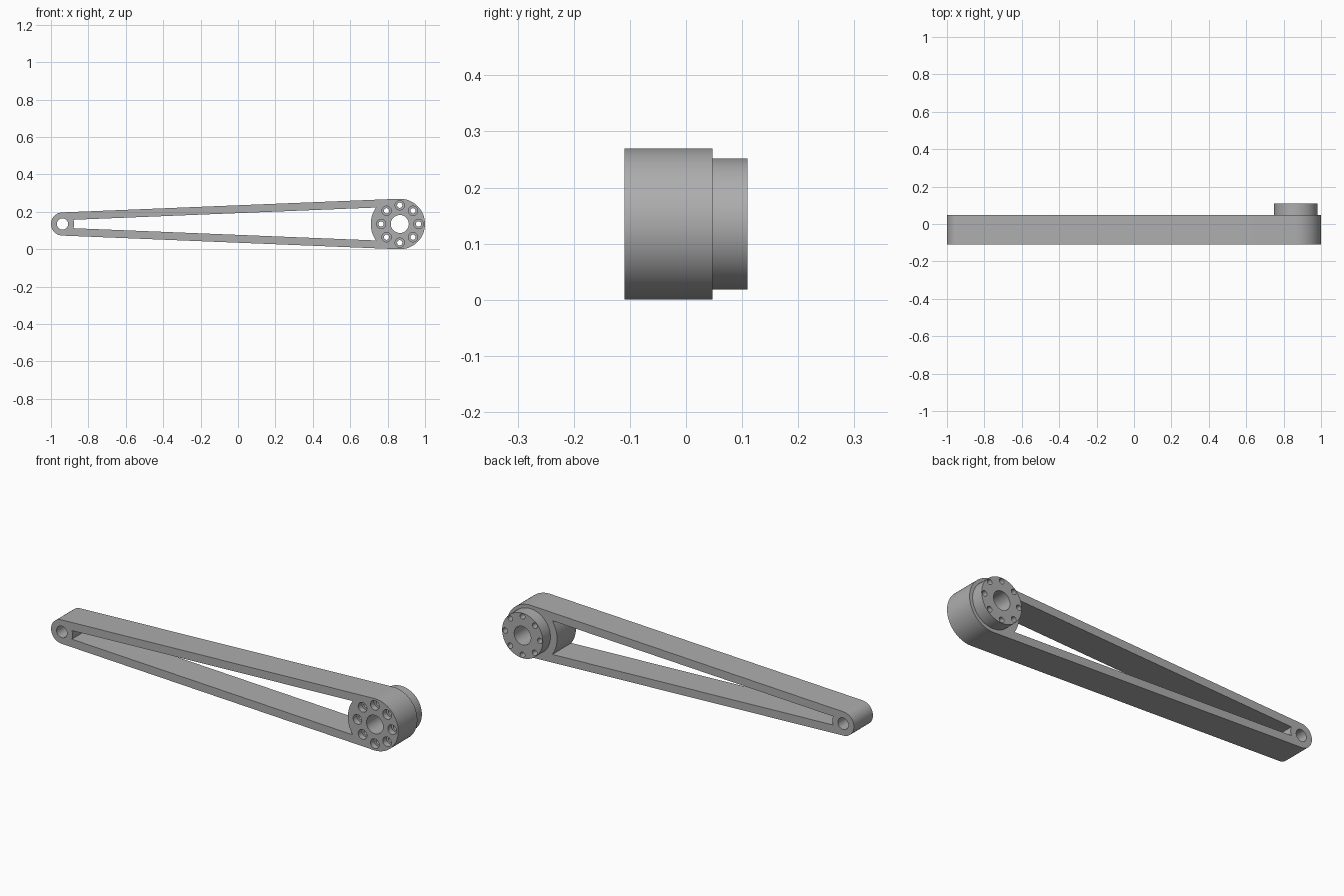
import bpy, bmesh
from math import sin, cos, pi, asin, acos

cube = bpy.data.objects.get("Cube")
if cube:
    bpy.data.objects.remove(cube, do_unlink=True)

grey = bpy.data.materials.new("machined_grey")
grey.use_nodes = True
colour = (0.42, 0.42, 0.42, 1)
grey.diffuse_color = colour
grey.node_tree.nodes["Principled BSDF"].inputs["Base Color"].default_value = colour

# Main dimensions: hub end, pin end, and depth of the arm
ZC = 0.135
HUB_X, HUB_R = 0.865, 0.135
PIN_X, PIN_R = -0.938, 0.062
FRONT, BACK, BOSS_BACK = -0.11, 0.047, 0.11
WALL = 0.042


def arc(cx, r, a0, a1, n=48):
    """Points on an arc in the XZ plane."""
    return [(cx + r * cos(a0 + (a1 - a0) * i / n),
             ZC + r * sin(a0 + (a1 - a0) * i / n)) for i in range(n + 1)]


def prism(name, outline, y0, y1):
    """Extrude an XZ outline along Y."""
    bm = bmesh.new()
    base = bm.faces.new([bm.verts.new((x, y0, z)) for x, z in outline])
    ext = bmesh.ops.extrude_face_region(bm, geom=[base])["geom"]
    moved = [v for v in ext if isinstance(v, bmesh.types.BMVert)]
    bmesh.ops.translate(bm, verts=moved, vec=(0, y1 - y0, 0))
    bmesh.ops.recalc_face_normals(bm, faces=bm.faces)
    mesh = bpy.data.meshes.new(name)
    bm.to_mesh(mesh)
    bm.free()
    obj = bpy.data.objects.new(name, mesh)
    bpy.context.collection.objects.link(obj)
    mesh.materials.append(grey)
    return obj


def disc(name, x, z, r, y0, y1, n=32):
    ring = [(x + r * cos(2 * pi * i / n), z + r * sin(2 * pi * i / n)) for i in range(n)]
    return prism(name, ring, y0, y1)


def cut(targets, cutter):
    for obj in targets:
        mod = obj.modifiers.new("cut", "BOOLEAN")
        mod.operation, mod.solver, mod.object = "DIFFERENCE", "EXACT", cutter
        bpy.context.view_layer.objects.active = obj
        bpy.ops.object.modifier_apply(modifier=mod.name)
    bpy.data.objects.remove(cutter, do_unlink=True)


# Arm: two round ends joined by tangent lines
tilt = acos((HUB_R - PIN_R) / (HUB_X - PIN_X))
tangent = pi - tilt
arm = prism("arm", arc(HUB_X, HUB_R, -tangent, tangent)
            + arc(PIN_X, PIN_R, tangent, 2 * pi - tangent), FRONT, BACK)

# Raised round boss on the back of the hub
boss = disc("hub_boss", HUB_X, ZC, 0.117, BACK, BOSS_BACK, 96)

# Tapered slot, following the round hub and pin eye at its ends
slope = (HUB_R - PIN_R) / (HUB_X - PIN_X)
WEB_R = 0.155
a_hub = asin((HUB_R - WALL - slope * WEB_R * 0.8) / WEB_R)
a_pin = asin((PIN_R - WALL + slope * PIN_R) / PIN_R)
slot = prism("slot_cutter", arc(HUB_X, WEB_R, pi - a_hub, pi + a_hub)
             + arc(PIN_X, PIN_R, -a_pin, a_pin, 12), FRONT - 0.1, BACK + 0.1)
cut([arm], slot)

# Pin hole and centre bore
cut([arm], disc("pin_cutter", PIN_X, ZC, 0.03, FRONT - 0.1, BACK + 0.1, 48))
cut([arm, boss], disc("bore_cutter", HUB_X, ZC, 0.048, FRONT - 0.1, BOSS_BACK + 0.1, 64))

# Ring of eight counterbored bolt holes
for i in range(8):
    x, z = HUB_X + 0.1 * cos(i * pi / 4), ZC + 0.1 * sin(i * pi / 4)
    cut([arm, boss], disc("bolt_cutter", x, z, 0.014, FRONT - 0.1, BOSS_BACK + 0.1))
    cut([arm], disc("counterbore_cutter", x, z, 0.025, FRONT - 0.1, FRONT + 0.03))

# Smooth the round walls, keep machined edges crisp
bpy.ops.object.select_all(action="DESELECT")
for obj in (arm, boss):
    obj.select_set(True)
bpy.context.view_layer.objects.active = arm
bpy.ops.object.shade_smooth_by_angle(angle=pi / 6)
